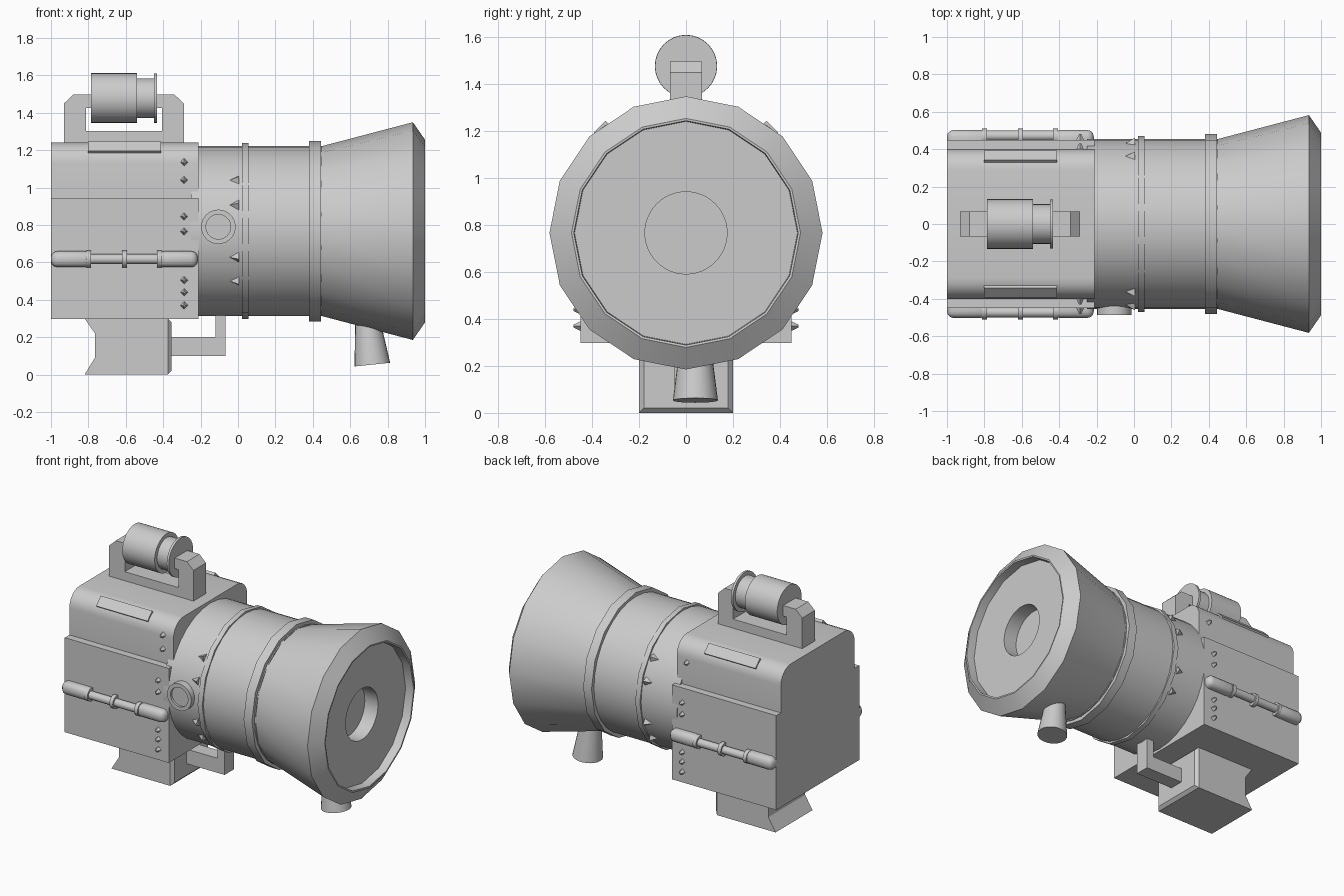
import bpy, bmesh
from math import radians, sin, cos, pi
from mathutils import Matrix, Vector

if "Cube" in bpy.data.objects:
    bpy.data.objects.remove(bpy.data.objects["Cube"])

CZ = 0.767  # height of the barrel axis


def finish(name, bm):
    bmesh.ops.recalc_face_normals(bm, faces=bm.faces)
    me = bpy.data.meshes.new(name)
    bm.to_mesh(me)
    bm.free()
    ob = bpy.data.objects.new(name, me)
    bpy.context.collection.objects.link(ob)
    return ob


def lathe(name, profile, n, matrix):
    """Revolve (t, r) points about local z, then place with matrix."""
    bm = bmesh.new()
    rings = []
    for t, r in profile:
        if r == 0:
            rings.append([bm.verts.new((0, 0, t))] * n)
        else:
            rings.append([bm.verts.new((r * cos(2 * pi * i / n), r * sin(2 * pi * i / n), t)) for i in range(n)])
    for a, b in zip(rings, rings[1:]):
        for i in range(n):
            j = (i + 1) % n
            bm.faces.new(list(dict.fromkeys((a[i], a[j], b[j], b[i]))))
    bm.transform(matrix)
    return finish(name, bm)


def along_x(y=0.0, z=CZ):
    return Matrix.Translation((0, y, z)) @ Matrix.Rotation(pi / 2, 4, 'Y')


def tube(name, x0, x1, r, n, z=CZ, y=0.0):
    return lathe(name, [(x0, 0), (x0, r), (x1, r), (x1, 0)], n, along_x(y, z))


def prism(name, pts, axis, lo, hi, bevel_end=0):
    """Extrude a profile: (y, z) points along X or (x, z) points along Y."""
    bm = bmesh.new()
    put = (lambda p, d: (d, p[0], p[1])) if axis == 'X' else (lambda p, d: (p[0], d, p[1]))
    a = [bm.verts.new(put(p, lo)) for p in pts]
    b = [bm.verts.new(put(p, hi)) for p in pts]
    bm.faces.new(a)
    bm.faces.new(b)
    for i in range(len(pts)):
        j = (i + 1) % len(pts)
        bm.faces.new((a[i], a[j], b[j], b[i]))
    if bevel_end:
        m = max(v.co.x for v in bm.verts) - 1e-4
        es = [e for e in bm.edges if all(v.co.x > m for v in e.verts)]
        bmesh.ops.bevel(bm, geom=es, offset=bevel_end, segments=1, affect='EDGES')
    return finish(name, bm)


def box(name, center, size, rot=0.0, bevel=0.0, segs=3):
    bm = bmesh.new()
    bmesh.ops.create_cube(bm, size=1)
    bm.transform(Matrix.Diagonal((*size, 1)))
    if bevel:
        bmesh.ops.bevel(bm, geom=bm.edges[:], offset=bevel, segments=segs, profile=0.5, affect='EDGES')
    bm.transform(Matrix.Translation(center) @ Matrix.Rotation(rot, 4, 'X'))
    return finish(name, bm)


# Housing: wide lower shell, narrower upper shell with rounded shoulders
prism("lower_housing", [(-.45, .297), (.45, .297), (.45, .945), (-.45, .945)], 'X', -1, -.21)
arc = [(.29 + .11 * cos(radians(a)), 1.13 + .11 * sin(radians(a))) for a in range(0, 91, 15)]
prism("upper_housing", [(-.40, .93), (.40, .93)] + arc + [(-y, z) for y, z in reversed(arc)], 'X', -1, -.21)

# Barrel, its rings and the flared nozzle
tube("barrel", -.25, .45, .455, 32)
tube("barrel_ring_thin", .022, .057, .47, 16)
tube("barrel_ring_wide", .38, .443, .482, 16)
lathe("flared_nozzle", [(.42, 0), (.42, .448), (.44, .452), (.935, .582), (1, .488), (.999, .478),
                        (.92, .474), (.8, .474), (.8, 0)], 16, along_x())
lathe("nozzle_face", [(.84, 0), (.84, .175), (.94, .175), (.94, .476), (.82, .476), (.82, 0)], 48, along_x())

# Knob below the nozzle
lathe("nozzle_knob", [(-.22, 0), (-.22, .096), (.02, .066), (.02, 0)], 24,
      Matrix.Translation((.695, .04, .272)) @ Matrix.Rotation(radians(-6), 4, 'Y'))

# Round port on the front of the barrel
lathe("side_port", [(.35, 0), (.35, .092), (.487, .092), (.487, .066), (.472, .066), (.472, 0)], 32,
      Matrix.Translation((-.105, 0, .79)) @ Matrix.Rotation(pi / 2, 4, 'X'))

# Foot and L-shaped bracket
prism("foot", [(-.82, 0), (-.355, 0), (-.355, .3), (-.82, .3), (-.765, .22), (-.765, .09)], 'Y', -.2, .2, .02)
prism("bracket", [(-.37, .1), (-.067, .1), (-.067, .34), (-.12, .34), (-.12, .2), (-.37, .2)], 'Y', -.05, .05)

# Top handle frame with the small motor held between its arms
prism("handle_frame", [(-.93, 1.23), (-.29, 1.23), (-.29, 1.45), (-.34, 1.497), (-.45, 1.497), (-.45, 1.425),
                       (-.405, 1.425), (-.405, 1.302), (-.812, 1.302), (-.812, 1.425), (-.77, 1.425),
                       (-.77, 1.497), (-.88, 1.497), (-.93, 1.45)], 'Y', -.068, .068)
lathe("handle_motor", [(-.785, 0), (-.785, .133), (-.54, .133), (-.54, .106), (-.449, .106),
                       (-.449, .132), (-.433, .132), (-.433, 0)], 32, along_x(0, 1.478))


def bolt(name, x, y, z, s):
    bm = bmesh.new()
    bmesh.ops.create_cone(bm, cap_ends=True, segments=4, radius1=.025, radius2=.006, depth=.04)
    bm.transform(Matrix.Translation((x, y + s * .01, z)) @ Matrix.Rotation(-s * pi / 2, 4, 'X'))
    finish(name, bm)


def spike(name, angle, s):
    rad = Vector((0, s * cos(angle), sin(angle)))
    tan = Vector((0, -s * sin(angle), cos(angle)))
    ctr = Vector((0, 0, CZ))
    pts = [Vector((-.055, 0, 0)) + rad * .45, rad * .45 + tan * .03, rad * .45 - tan * .03, rad * .485]
    bm = bmesh.new()
    vs = [bm.verts.new(p + ctr + (Vector((.005, 0, 0)))) for p in pts]
    for f in ((0, 1, 2), (0, 1, 3), (0, 2, 3), (1, 2, 3)):
        bm.faces.new([vs[i] for i in f])
    finish(name, bm)


# Parts repeated on the front and back sides
for s, side in ((-1, "front"), (1, "back")):
    box(f"shoulder_plate_{side}", (-.607, s * .357, 1.209), (.39, .072, .03), -s * pi / 4)
    for x in (-.8925, -.3225):
        box(f"rail_pad_{side}", (x, s * .45, .617), (.215, .105, .086), 0, .035)
    tube(f"rail_bar_{side}", -.8, -.42, .027, 16, .617, s * .472)
    for x in (-.8, -.607, -.42):
        tube(f"rail_collar_{side}", x - .013, x + .013, .045, 16, .617, s * .465)
    for z in (.37, .44, .505, .765, .845):
        bolt(f"housing_bolt_{side}", -.288, s * .45, z, s)
    for z in ((1.04, 1.135) if s < 0 else (1.1,)):
        bolt(f"shoulder_bolt_{side}", -.288, s * .40, z, s)
    for a in (37, 18, -18, -36):
        spike(f"barrel_spike_{side}", radians(a), s)

# Smooth round parts, keep edges sharp
bpy.ops.object.select_all(action='SELECT')
bpy.context.view_layer.objects.active = bpy.data.objects["barrel"]
bpy.ops.object.shade_smooth_by_angle(angle=radians(30))
